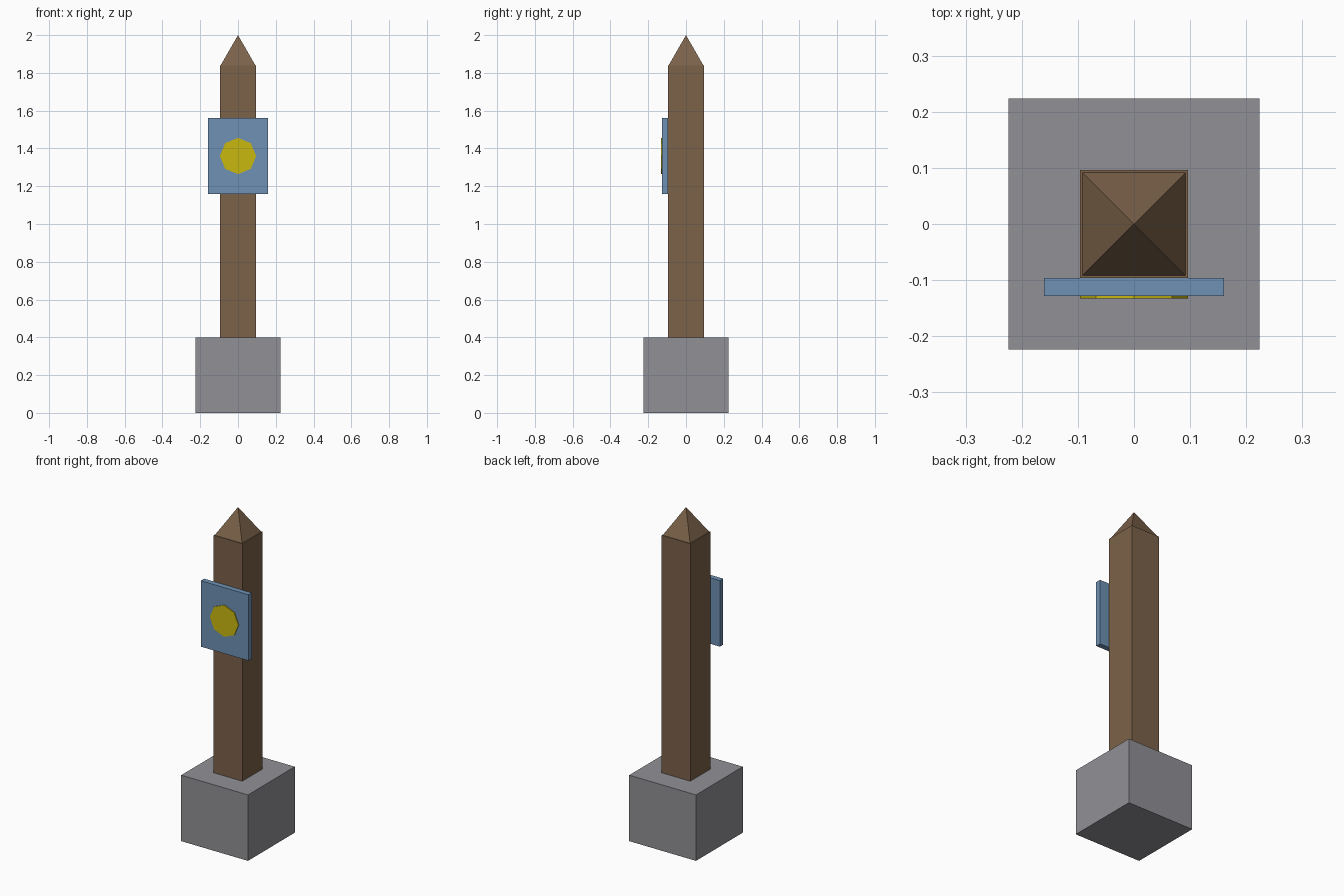
import bpy
import math

if "Cube" in bpy.data.objects:
    bpy.data.objects.remove(bpy.data.objects["Cube"])


def material(name, color):
    m = bpy.data.materials.new(name)
    m.diffuse_color = (*color, 1)
    m.use_nodes = True
    m.node_tree.nodes["Principled BSDF"].inputs["Base Color"].default_value = m.diffuse_color
    return m


wood = material("brown_wood", (0.20, 0.122, 0.068))
stone = material("grey_stone", (0.28, 0.28, 0.305))
blue = material("blue_paint", (0.156, 0.283, 0.456))
yellow = material("yellow_paint", (0.58, 0.485, 0.005))


def finish(name, mat):
    ob = bpy.context.object
    ob.name = name
    ob.data.materials.append(mat)
    bpy.ops.object.transform_apply(location=True, rotation=True, scale=True)


def box(name, mat, lo, hi):
    center = [(a + b) / 2 for a, b in zip(lo, hi)]
    bpy.ops.mesh.primitive_cube_add(size=1, location=center)
    bpy.context.object.scale = [b - a for a, b in zip(lo, hi)]
    finish(name, mat)


# Stone footing and square post
box("footing", stone, (-0.224, -0.224, 0), (0.224, 0.224, 0.4))
box("post", wood, (-0.096, -0.096, 0.4), (0.096, 0.096, 1.84))

# Pyramid cap, slightly narrower than the post
bpy.ops.mesh.primitive_cone_add(vertices=4, radius1=0.092 * math.sqrt(2), radius2=0,
                                depth=0.16, location=(0, 0, 1.92),
                                rotation=(0, 0, math.pi / 4))
finish("post_cap", wood)

# Sign plate on the front of the post
box("sign_plate", blue, (-0.16, -0.128, 1.16), (0.16, -0.096, 1.56))

# Thin octagonal marker on the plate
bpy.ops.mesh.primitive_cylinder_add(vertices=8, radius=0.096, depth=0.006,
                                    location=(0, -0.130, 1.36),
                                    rotation=(math.pi / 2, 0, 0))
finish("sign_disc", yellow)
